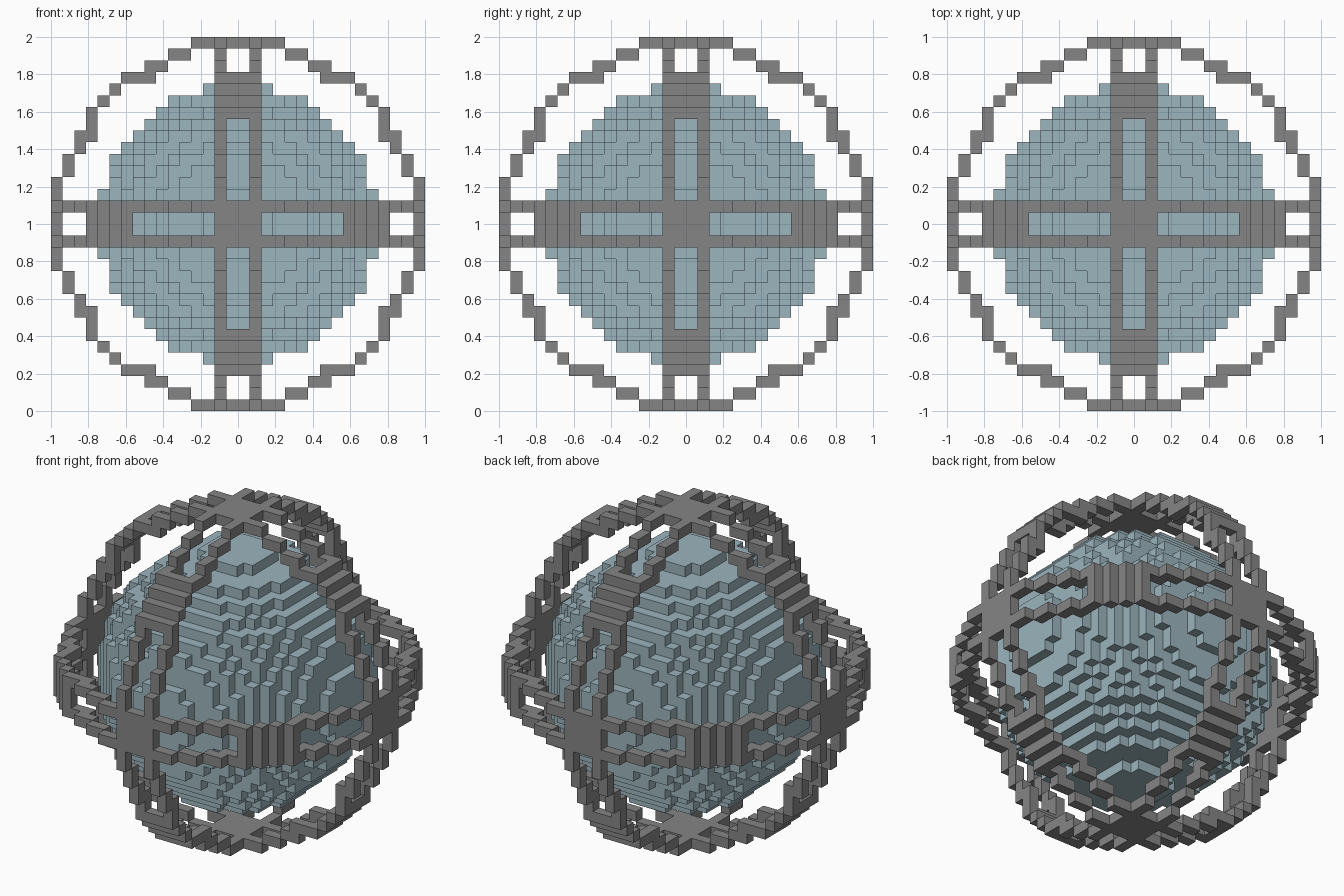
import bpy, bmesh
from mathutils import Vector
from itertools import product

if "Cube" in bpy.data.objects:
    bpy.data.objects.remove(bpy.data.objects["Cube"], do_unlink=True)

HALF = 16            # blocks from the centre to the outer edge
SIZE = 1 / HALF      # edge length of one block
SPAN = range(-HALF, HALF)


def material(name, rgb):
    mat = bpy.data.materials.new(name)
    mat.use_nodes = True
    mat.diffuse_color = (*rgb, 1)
    mat.node_tree.nodes["Principled BSDF"].inputs["Base Color"].default_value = (*rgb, 1)
    return mat


def fold(c):
    """Distance of a block from the centre plane, the same on both sides."""
    return c if c >= 0 else -1 - c


def block_object(name, cells, mat):
    """Mesh the outer faces of a set of unit blocks."""
    bm = bmesh.new()
    verts = {}

    def vert(p):
        if p not in verts:
            verts[p] = bm.verts.new(Vector(p) * SIZE + Vector((0, 0, 1)))
        return verts[p]

    for cell in sorted(cells):
        for axis, side in product(range(3), (0, 1)):
            near = list(cell)
            near[axis] += 2 * side - 1
            if tuple(near) in cells:
                continue
            u, v = (axis + 1) % 3, (axis + 2) % 3
            corners = []
            for du, dv in ((0, 0), (1, 0), (1, 1), (0, 1)):
                p = list(cell)
                p[axis] += side
                p[u] += du
                p[v] += dv
                corners.append(vert(tuple(p)))
            bm.faces.new(corners if side else corners[::-1])
    mesh = bpy.data.meshes.new(name)
    bm.to_mesh(mesh)
    bm.free()
    mesh.materials.append(mat)
    obj = bpy.data.objects.new(name, mesh)
    bpy.context.collection.objects.link(obj)
    return obj


# Stepped ball
RADIUS = 12
ball = {c for c in product(SPAN, repeat=3)
        if sum((n + 0.5) ** 2 for n in c) <= RADIUS ** 2}

# Ring outline in one quadrant: row -> first and last column, mirrored on the diagonal
steps = {15: (0, 3), 14: (4, 5), 13: (6, 7), 12: (7, 9), 11: (10, 10)}
outline = set()
for row, (first, last) in steps.items():
    for col in range(first, last + 1):
        outline |= {(row, col), (col, row)}

# Three crossing double-rail rings, bridged at the crossings and the diagonals
cage = set()
for a, b in product(SPAN, repeat=2):
    quad = (fold(a), fold(b))
    if quad not in outline:
        continue
    bridged = min(quad) >= 9 or min(quad) < 2
    for w in (range(-2, 2) if bridged else (-2, 1)):
        cage |= {(w, a, b), (b, w, a), (a, b, w)}

block_object("ball", ball, material("pale blue", (0.33, 0.46, 0.51)))
block_object("ring_cage", cage, material("grey", (0.235, 0.235, 0.235)))
